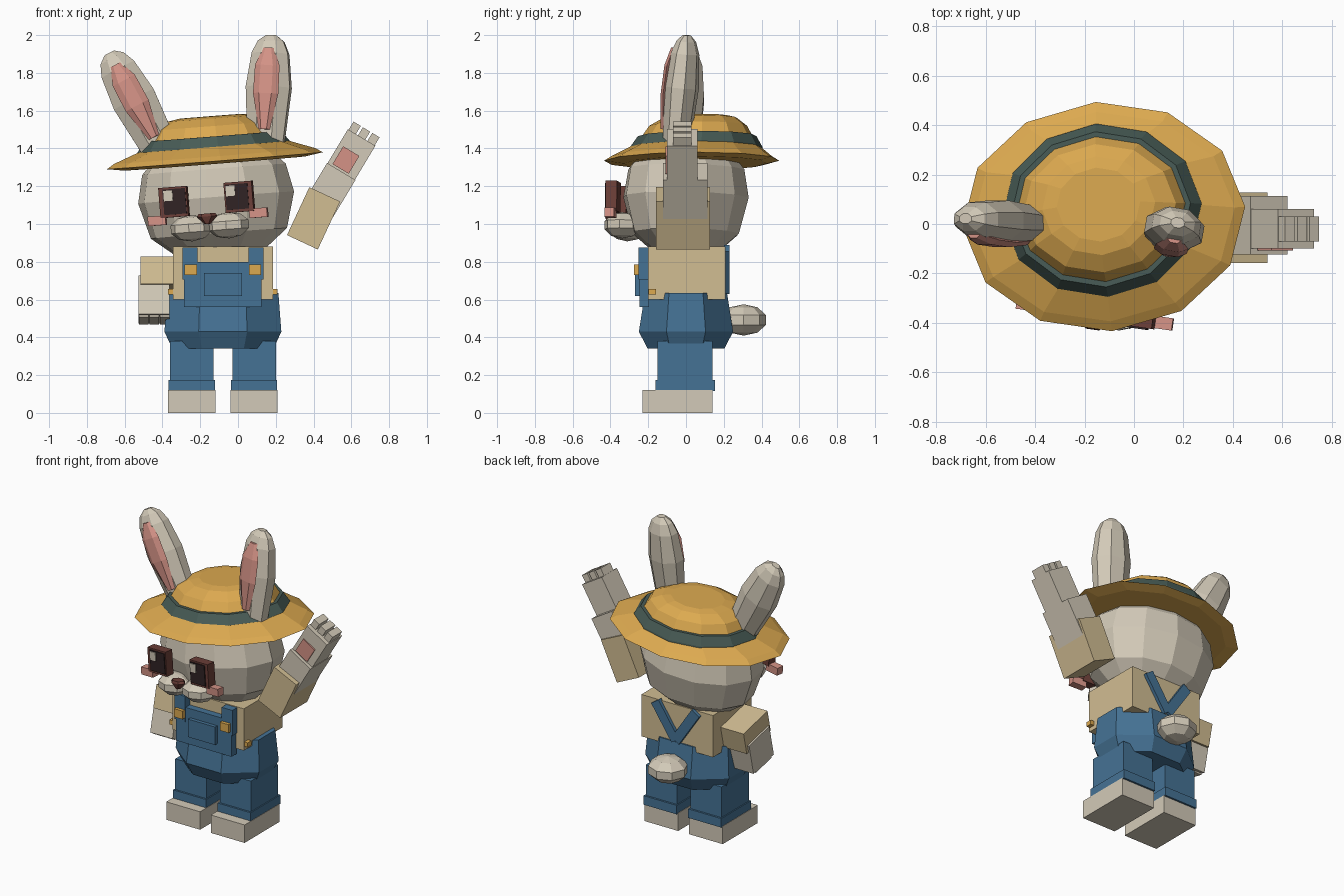
import bpy, bmesh
from math import radians, cos, sin, pi
from mathutils import Matrix, Vector

cube = bpy.data.objects.get("Cube")
if cube:
    bpy.data.objects.remove(cube, do_unlink=True)


def material(name, r, g, b):
    m = bpy.data.materials.new(name)
    m.use_nodes = True
    m.diffuse_color = (r, g, b, 1)
    m.node_tree.nodes["Principled BSDF"].inputs["Base Color"].default_value = (r, g, b, 1)
    return m


FUR = material("cream fur", .65, .59, .48)
SHIRT = material("tan shirt", .64, .51, .29)
DENIM = material("denim blue", .06, .17, .30)
STRAW = material("straw gold", .72, .40, .08)
BAND = material("dark green band", .065, .107, .093)
PINK = material("soft pink", .66, .29, .24)
BLACK = material("eye black", .03, .017, .018)
BROWN = material("red brown", .15, .05, .04)


def place(x=0, y=0, z=0, rx=0, ry=0, rz=0):
    m = Matrix.Translation((x, y, z))
    for angle, axis in ((rz, 'Z'), (ry, 'Y'), (rx, 'X')):
        m = m @ Matrix.Rotation(radians(angle), 4, axis)
    return m


def finish(name, bm, mat, m):
    bmesh.ops.recalc_face_normals(bm, faces=bm.faces)
    bm.transform(m)
    me = bpy.data.meshes.new(name)
    bm.to_mesh(me)
    bm.free()
    me.materials.append(mat)
    ob = bpy.data.objects.new(name, me)
    bpy.context.collection.objects.link(ob)
    return ob


def box(name, mat, center, size, m=Matrix()):
    bm = bmesh.new()
    bmesh.ops.create_cube(bm, size=1)
    local = Matrix.Translation(center) @ Matrix.Diagonal((*size, 1))
    return finish(name, bm, mat, m @ local)


def blob(name, mat, center, radii, m=Matrix(), segs=8, rings=5):
    bm = bmesh.new()
    bmesh.ops.create_uvsphere(bm, u_segments=segs, v_segments=rings, radius=1)
    local = Matrix.Translation(center) @ Matrix.Diagonal((*radii, 1))
    return finish(name, bm, mat, m @ local)


def loft(name, mat, rings, n, m=Matrix(), half=False):
    """Stack of elliptical rings: (z, x radius, y radius, y shift)."""
    bm = bmesh.new()
    loops = []
    for z, rx, ry, cy in rings:
        turn = [2 * pi * (i + half * .5) / n for i in range(n)]
        loops.append([bm.verts.new((rx * cos(a), cy + ry * sin(a), z)) for a in turn])
    for lo, hi in zip(loops, loops[1:]):
        for i in range(n):
            j = (i + 1) % n
            bm.faces.new((lo[i], lo[j], hi[j], hi[i]))
    bm.faces.new(loops[0][::-1])
    bm.faces.new(loops[-1])
    return finish(name, bm, mat, m)


SIDES = (("right", -1), ("left", 1))
BODY = place(x=-.08)

# Feet and trouser legs
for side, s in SIDES:
    x = s * .165
    box(side + "_foot", FUR, (x, -.045, .06), (.25, .37, .12), BODY)
    box(side + "_leg", DENIM, (x, -.005, .26), (.23, .29, .24), BODY)
    box(side + "_cuff", DENIM, (x, -.005, .145), (.245, .315, .06), BODY)

# Trousers, shirt and tail
loft("trousers", DENIM, [(.34, .29, .22, 0), (.43, .335, .27, 0),
                         (.635, .318, .235, 0)], 8, BODY, True)
box("shirt", SHIRT, (0, .003, .74), (.53, .41, .28), BODY)
blob("tail", FUR, (0, .305, .492), (.13, .125, .083), BODY)

# Bib with pocket, straps and buckles
box("bib", DENIM, (0, -.222, .68), (.41, .05, .24), BODY)
box("bib_pocket", DENIM, (0, -.256, .68), (.2, .03, .12), BODY)
for side, s in SIDES:
    box(side + "_front_strap", DENIM, (s * .175, -.225, .79), (.08, .055, .17), BODY)
    box(side + "_buckle", STRAW, (s * .17, -.26, .757), (.065, .03, .055), BODY)
    box(side + "_hip_button", STRAW, (s * .275, -.178, .642), (.03, .04, .03), BODY)
    box(side + "_back_strap", DENIM, (0, 0, 0), (.065, .03, .27),
        BODY @ place(s * .075, .215, .76, ry=s * 34))

# Lowered arm
ARM = place(-.432, 0, .80, rx=-13)
box("right_sleeve", SHIRT, (.002, 0, -.075), (.17, .26, .15), ARM)
box("right_hand", FUR, (-.012, 0, -.205), (.165, .22, .21), ARM)
for i in (-1, 0, 1):
    box("right_finger", FUR, (-.012 + i * .056, 0, -.305), (.05, .17, .03), ARM)

# Raised arm, waving
box("left_sleeve", SHIRT, (0, 0, 0), (.18, .285, .28), place(.40, -.015, 1.03, ry=25))
WAVE = place(.665, -.005, 1.475, ry=31)
box("left_forearm", FUR, (0, 0, -.36), (.175, .235, .26), WAVE)
box("left_hand", FUR, (0, -.015, -.13), (.17, .16, .22), WAVE)
box("left_palm_pad", PINK, (-.01, -.095, -.165), (.1, .016, .11), WAVE)
for i in (-1, 0, 1):
    box("left_finger", FUR, (i * .058, -.015, 0), (.045, .1, .06), WAVE)

# Head, tilted and turned a little
HEAD = place(-.115, 0, 1.13, ry=-4.5, rz=-8)
loft("head", FUR, [(-.28, .24, .17, 0), (-.18, .365, .285, 0), (.01, .418, .335, 0),
                   (.16, .385, .31, 0), (.28, .27, .22, 0)], 12, HEAD)
for side, s in SIDES:
    box(side + "_eye_frame", BROWN, (s * .175, -.365, 0), (.15, .06, .16), HEAD)
    box(side + "_pupil", BLACK, (s * .167, -.397, .002), (.12, .009, .135), HEAD)
    box(side + "_eye_glint", FUR, (s * .167 - .032, -.403, .035), (.048, .008, .055), HEAD)
    box(side + "_cheek", PINK, (s * .272, -.365, -.092), (.095, .05, .05), HEAD)
    blob(side + "_muzzle", FUR, (s * .1, -.325, -.145), (.115, .1, .07), HEAD)
loft("nose", BROWN, [(-.13, .015, .02, -.4), (-.09, .055, .035, -.4),
                     (-.075, .045, .03, -.4)], 6, HEAD)

# Straw hat with band
HAT = place(-.122, .03, 1.335, ry=-4.5, rz=4)
loft("hat_brim", STRAW, [(-.015, .48, .38, .02), (0, .575, .465, 0), (.025, .535, .425, 0),
                         (.075, .40, .345, .02)], 12, HAT)
loft("hat_band", BAND, [(.05, .41, .355, .025), (.075, .405, .35, .025),
                        (.13, .365, .315, .03)], 12, HAT)
loft("hat_crown", STRAW, [(.12, .35, .30, .03), (.185, .31, .26, .035),
                          (.225, .23, .20, .045), (.236, .17, .15, .05)], 12, HAT)

# Ears with pink linings
EARS = {"right": place(-.392, .0, 1.36, ry=-28, rx=-2),
        "left": place(.145, -.055, 1.385, ry=2, rx=-6, rz=-10)}
for side, m in EARS.items():
    loft(side + "_ear", FUR, [(0, .1, .07, 0), (.34, .128, .09, 0), (.52, .105, .075, 0),
                              (.585, .075, .052, 0), (.618, .03, .022, 0)], 8, m, True)
    loft(side + "_ear_lining", PINK, [(.11, .03, .02, -.072), (.3, .068, .022, -.085),
                                      (.45, .066, .022, -.08), (.545, .03, .018, -.06)],
         6, m)
